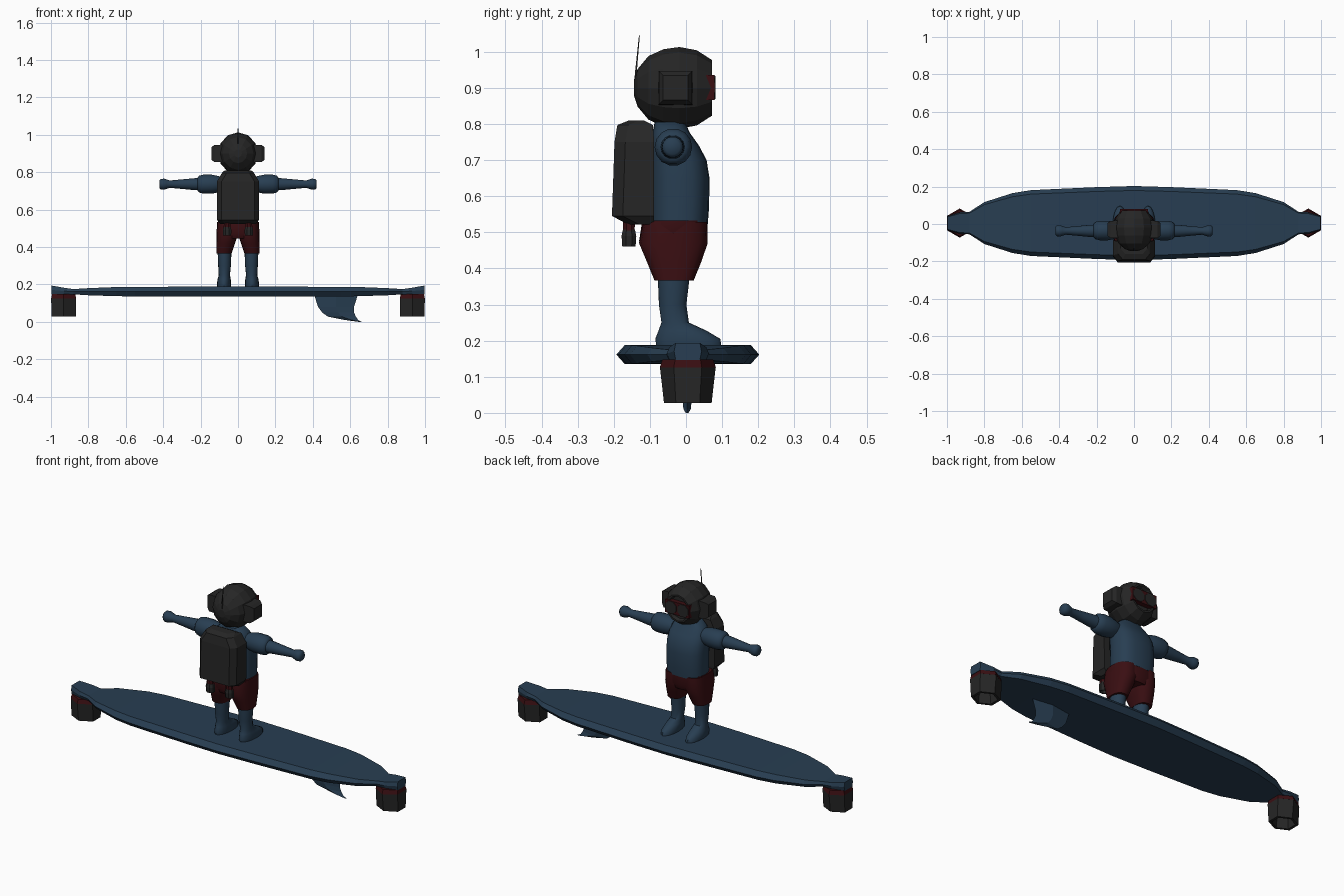
import bpy, bmesh, math

if "Cube" in bpy.data.objects:
    bpy.data.objects.remove(bpy.data.objects["Cube"])


def material(name, rgb):
    m = bpy.data.materials.new(name)
    m.diffuse_color = (*rgb, 1)
    m.use_nodes = True
    m.node_tree.nodes["Principled BSDF"].inputs["Base Color"].default_value = m.diffuse_color
    return m


BLUE = material("slate blue", (0.021, 0.048, 0.084))
CHAR = material("charcoal", (0.019, 0.019, 0.019))
RED = material("dark red", (0.042, 0.0045, 0.006))


def loft(name, rings, mat, smooth=False, mirror=False):
    """Skin a list of equal-length point rings and cap both ends."""
    bm = bmesh.new()
    vs = [[bm.verts.new(p) for p in r] for r in rings]
    n = len(rings[0])
    for a, b in zip(vs, vs[1:]):
        for i in range(n):
            j = (i + 1) % n
            bm.faces.new((a[i], a[j], b[j], b[i]))
    bm.faces.new(vs[0][::-1])
    bm.faces.new(vs[-1])
    bmesh.ops.recalc_face_normals(bm, faces=bm.faces)
    me = bpy.data.meshes.new(name)
    bm.to_mesh(me)
    bm.free()
    me.materials.append(mat)
    ob = bpy.data.objects.new(name, me)
    bpy.context.collection.objects.link(ob)
    if smooth:
        bpy.ops.object.select_all(action='DESELECT')
        ob.select_set(True)
        bpy.context.view_layer.objects.active = ob
        bpy.ops.object.shade_smooth_by_angle(angle=math.radians(50))
    if mirror:
        ob.modifiers.new("Mirror", 'MIRROR')
    return ob


def oval(a, b, n=16, power=1.0, turn=0.0):
    """Unit-free oval outline; power below 1 makes it boxier."""
    out = []
    for i in range(n):
        t = 2 * math.pi * i / n + turn
        c, s = math.cos(t), math.sin(t)
        out.append((a * math.copysign(abs(c) ** power, c),
                    b * math.copysign(abs(s) ** power, s)))
    return out


def z_rings(spec, n=16, power=1.0, turn=0.0):
    # each entry: z, centre x, centre y, x radius, y radius
    return [[(cx + u, cy + v, z) for u, v in oval(a, b, n, power, turn)]
            for z, cx, cy, a, b in spec]


def x_rings(spec, cy, cz, n=14):
    # each entry: x, radius
    return [[(x, cy + u, cz + v) for u, v in oval(r, r, n)] for x, r in spec]


def box(name, x0, x1, y0, y1, z0, z1, mat, mirror=False):
    return loft(name, [[(x0, y0, z), (x1, y0, z), (x1, y1, z), (x0, y1, z)]
                       for z in (z0, z1)], mat, mirror=mirror)


# Board: pointed-edge section swept from tail to nose
half = [(0.2, .192, .135, .188), (0.55, .176, .136, .187), (0.65, .160, .137, .186),
        (0.80, .112, .142, .180), (0.88, .060, .147, .175),
        (0.93, .058, .147, .182), (0.997, .038, .147, .194)]
stations = [(-x, *r) for x, *r in half[::-1]] + [(0, .198, .135, .188)] + half
board = []
for x, w, zb, zt in stations:
    f, c, zm = w * 0.88, 0.005, (zb + zt) / 2
    board.append([(x, c - w, zm), (x, c - f, zb), (x, c + f, zb),
                  (x, c + w, zm), (x, c + f, zt), (x, c - f, zt)])
loft("board", board, BLUE)

# Fin under the board
loft("fin", [[(x0, .003, z), ((x0 + x1) / 2, .003 - t, z), (x1, .003, z),
              ((x0 + x1) / 2, .003 + t, z)]
             for z, x0, x1, t in [(.142, .408, .64, .018), (.08, .428, .62, .015),
                                  (.05, .45, .62, .013), (.028, .48, .63, .012),
                                  (.010, .57, .642, .01), (.0, .645, .662, .004)]], BLUE)

# Hexagonal hover pods at both ends
hexa = dict(n=6, turn=math.pi / 2)
loft("pod_collar", z_rings([(.148, .932, .005, .072, .070), (.125, .932, .005, .077, .078)],
                           **hexa), RED, mirror=True)
loft("pod", z_rings([(.125, .932, .005, .077, .077), (.028, .932, .005, .076, .066),
                     (.028, .932, .005, .060, .053), (.085, .932, .005, .054, .048)],
                    **hexa), CHAR, mirror=True)

# Legs with feet
loft("leg", z_rings([(.185, .075, .008, .036, .090), (.205, .075, .005, .038, .090),
                     (.228, .074, -.010, .035, .066), (.250, .073, -.030, .030, .038),
                     (.300, .072, -.037, .034, .038), (.375, .072, -.034, .037, .044),
                     (.420, .070, -.034, .038, .046)]), BLUE, smooth=True, mirror=True)

# Shorts
loft("shorts_leg", z_rings([(.366, .075, -.033, .041, .054), (.420, .066, -.033, .050, .076),
                            (.470, .057, -.035, .058, .095), (.528, .055, -.030, .057, .088)],
                           power=.8), RED, smooth=True, mirror=True)
loft("shorts_hips", z_rings([(.445, 0, -.034, .085, .080), (.475, 0, -.035, .114, .095),
                             (.533, 0, -.031, .113, .090)], n=20, power=.75), RED, smooth=True)

# Torso
loft("torso", z_rings([(.520, 0, -.018, .107, .078), (.570, 0, -.016, .108, .080),
                       (.650, 0, -.016, .109, .081), (.700, 0, -.020, .108, .077),
                       (.740, 0, -.030, .104, .066), (.775, 0, -.041, .088, .052),
                       (.805, 0, -.045, .055, .042)], n=20, power=.75), BLUE, smooth=True)

# Sleeves and arms with fists
loft("sleeve", x_rings([(.090, .040), (.115, .047), (.140, .052), (.185, .052),
                        (.208, .046), (.217, .034)], -.035, .736),
     BLUE, smooth=True, mirror=True)
loft("arm", x_rings([(.200, .034), (.240, .032), (.300, .026), (.365, .020), (.382, .026),
                     (.395, .030), (.412, .029), (.421, .020)], -.037, .736),
     BLUE, smooth=True, mirror=True)

# Helmet: faceted shell turned about the y axis, with a sunken face opening
helmet = [(-.144, .022), (-.134, .052), (-.104, .088), (-.062, .107), (-.018, .113),
          (.030, .104), (.072, .077), (.072, .067), (.054, .060)]
loft("helmet", [[(u, y, .90 + v) for u, v in oval(r * .94, r, 12)] for y, r in helmet], CHAR)

# Goggles: thin red frame and two dark lenses
box("goggle_frame", -.074, .074, .050, .079, .866, .936, RED)
loft("goggle_lens", [[(.037 + u, y, .901 + v) for u, v in oval(r * 1.03, r, 8, turn=math.pi / 8)]
                     for y, r in [(.074, .037), (.081, .035)]], CHAR, mirror=True)

# Ear pods and antenna
loft("ear_pod", [[(x, -.029 + sy * s, .90 + sz * s) for sy, sz in
                  ((-1, -1), (1, -1), (1, 1), (-1, 1))]
                 for x, s in [(.085, .047), (.125, .046), (.142, .034)]], CHAR, mirror=True)
loft("antenna", [[(-w, y - w, z), (w, y - w, z), (w, y + w, z), (-w, y + w, z)]
                 for y, z, w in [(-.139, .90, .005), (-.139, .94, .0025), (-.129, 1.045, .0012)]],
     CHAR)

# Backpack: side outline lofted across, narrower at the top
pack = [(.522, .095, -.160, -.09), (.545, .112, -.205, -.088), (.750, .113, -.198, -.088),
        (.797, .085, -.190, -.092), (.809, .072, -.160, -.115)]
loft("backpack", [[(-w, y0 + .03, z), (-w + .025, y0, z), (w - .025, y0, z), (w, y0 + .03, z),
                   (w, y1, z), (-w, y1, z)] for z, w, y0, y1 in pack], CHAR)

# Jet nozzles under the backpack
loft("nozzle_collar", z_rings([(.530, .058, -.158, .018, .018), (.503, .058, -.158, .021, .017)],
                              n=8, turn=math.pi / 8), RED, mirror=True)
loft("nozzle", z_rings([(.508, .058, -.158, .020, .018), (.490, .058, -.158, .025, .022),
                        (.461, .058, -.158, .023, .020), (.461, .058, -.158, .017, .014),
                        (.485, .058, -.158, .015, .012)], n=8, turn=math.pi / 8),
     CHAR, mirror=True)
